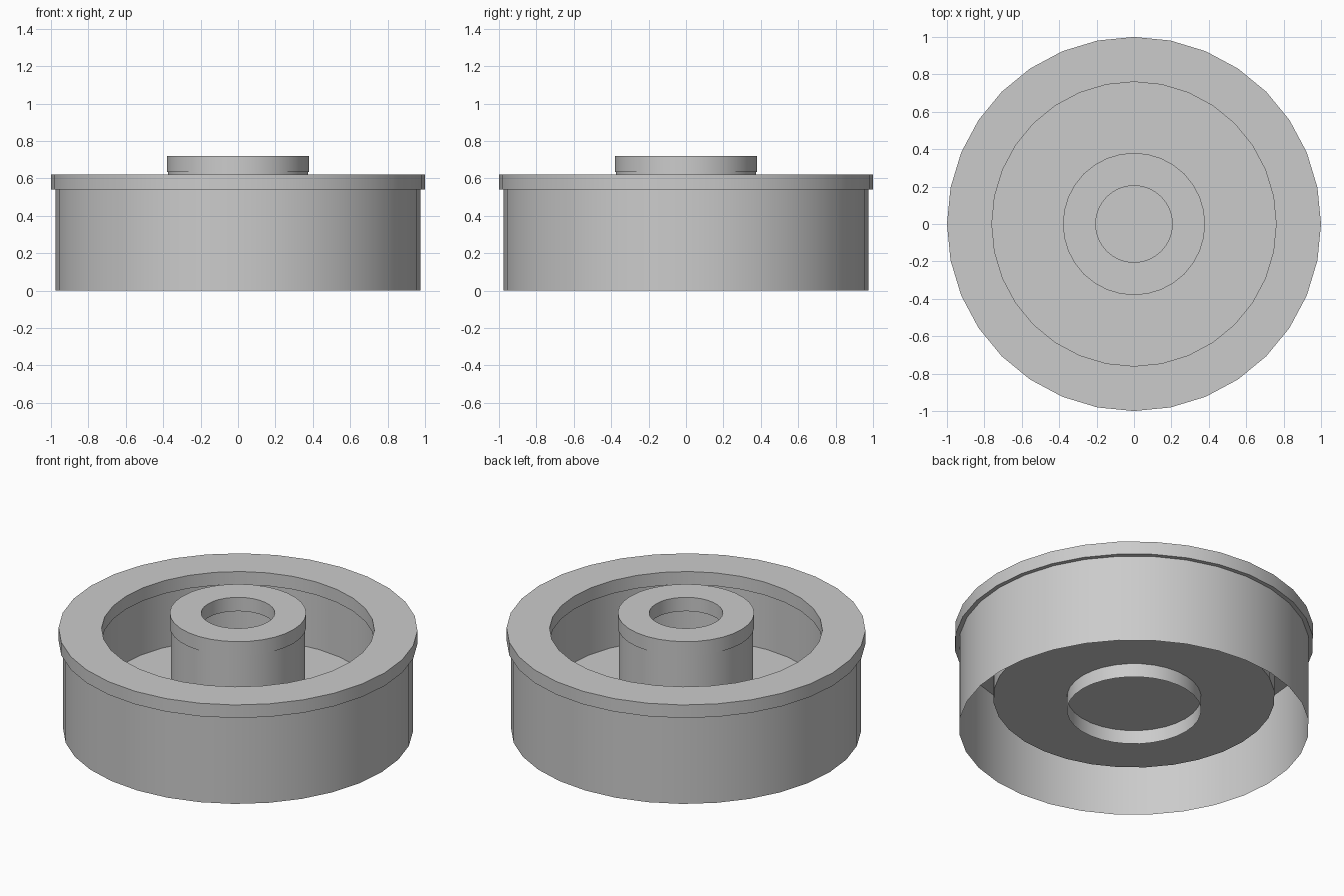
import bpy
import bmesh
import math

old = bpy.data.objects.get("Cube")
if old:
    bpy.data.objects.remove(old, do_unlink=True)

SIDES = 32
FLOOR_Z = 0.195

grey = bpy.data.materials.new("plain grey")
grey.use_nodes = True
colour = (0.6, 0.6, 0.6, 1)
grey.diffuse_color = colour
grey.node_tree.nodes["Principled BSDF"].inputs["Base Color"].default_value = colour


def finish(name, bm):
    mesh = bpy.data.meshes.new(name)
    bm.to_mesh(mesh)
    bm.free()
    mesh.materials.append(grey)
    obj = bpy.data.objects.new(name, mesh)
    bpy.context.collection.objects.link(obj)
    bpy.ops.object.select_all(action="DESELECT")
    obj.select_set(True)
    bpy.context.view_layer.objects.active = obj
    bpy.ops.object.shade_smooth_by_angle(angle=math.radians(30))


def lathe(name, profile):
    """Revolve a (radius, height) profile around the vertical axis."""
    bm = bmesh.new()
    verts = [bm.verts.new((r, 0, z)) for r, z in profile]
    edges = [bm.edges.new(pair) for pair in zip(verts, verts[1:])]
    bmesh.ops.spin(bm, geom=verts + edges, cent=(0, 0, 0), axis=(0, 0, 1),
                   angle=math.tau, steps=SIDES, use_merge=True)
    bmesh.ops.remove_doubles(bm, verts=bm.verts, dist=0.0001)
    bmesh.ops.recalc_face_normals(bm, faces=bm.faces)
    finish(name, bm)


def ring(name, inner, outer, bottom, top):
    lathe(name, [(inner, bottom), (outer, bottom), (outer, top),
                 (inner, top), (inner, bottom)])


# Flat rings capping the outer body and the hub
ring("outer_rim", 0.76, 1.0, 0.54, 0.62)
ring("hub_cap", 0.205, 0.38, 0.635, 0.72)

# Thin open walls: skirt, well and a hub tube reaching below the floor
lathe("outer_skirt", [(0.975, 0), (0.975, 0.54)])
lathe("well_wall", [(0.785, FLOOR_Z), (0.785, 0.54)])
lathe("hub_tube", [(0.374, 0.11), (0.374, 0.635)])

# Floor of the well, running on under the hub
floor = bmesh.new()
bmesh.ops.create_circle(floor, cap_ends=True, segments=SIDES, radius=0.785)
bmesh.ops.translate(floor, verts=floor.verts, vec=(0, 0, FLOOR_Z))
finish("well_floor", floor)
